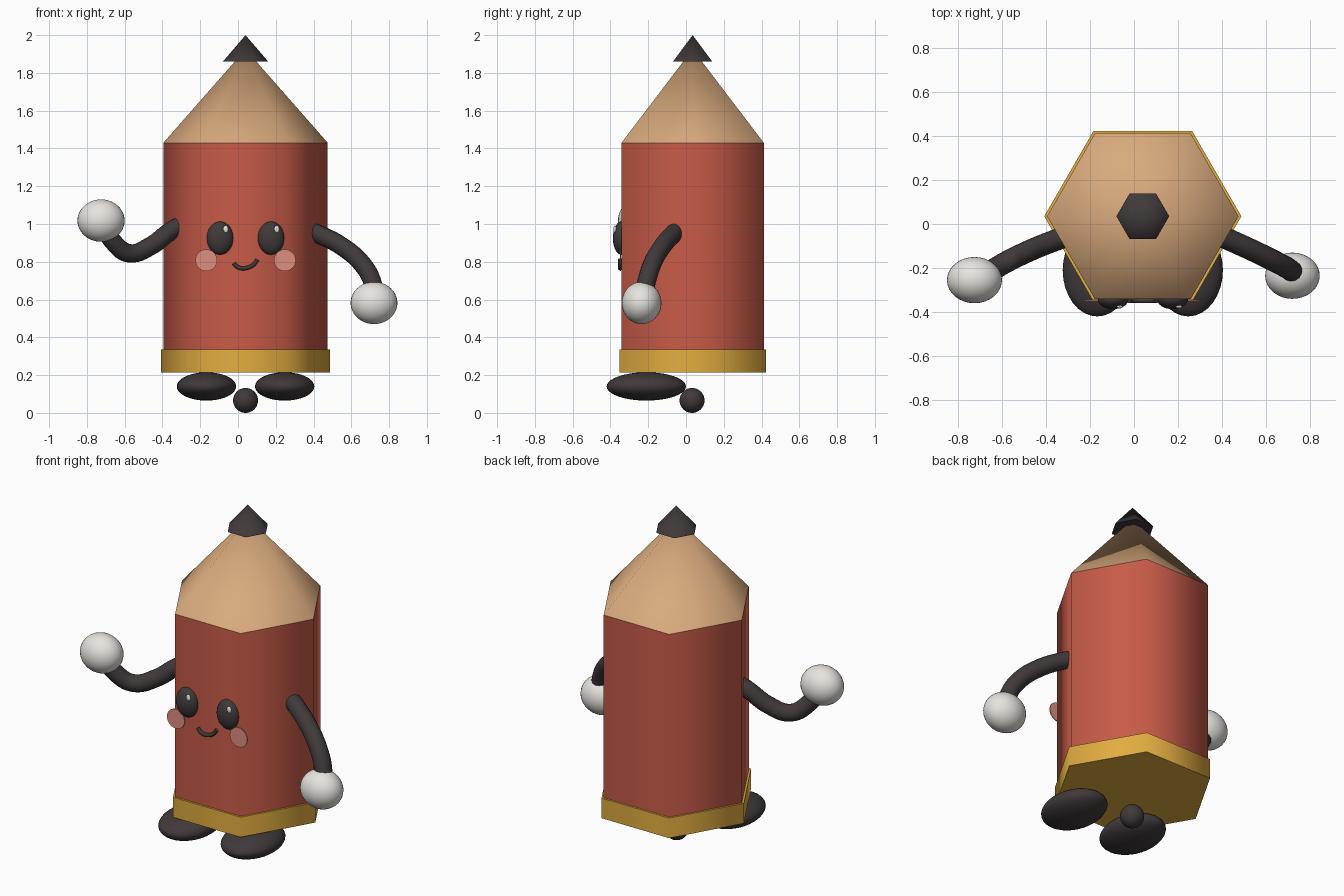
import bpy
from math import radians, pi, sin, cos

if "Cube" in bpy.data.objects:
    bpy.data.objects.remove(bpy.data.objects["Cube"], do_unlink=True)

CX, CY = 0.04, 0.035  # axis of the pencil body


def material(name, rgb):
    """Flat material from 0-255 display values, stored linear."""
    lin = [((c / 255 + 0.055) / 1.055) ** 2.4 for c in rgb] + [1.0]
    m = bpy.data.materials.new(name)
    m.use_nodes = True
    m.diffuse_color = lin
    m.node_tree.nodes["Principled BSDF"].inputs["Base Color"].default_value = lin
    return m


RED = material("red paint", (200, 91, 72))
WOOD = material("bare wood", (217, 170, 125))
GOLD = material("gold band", (226, 173, 64))
DARK = material("charcoal", (64, 57, 58))
WHITE = material("glove white", (232, 229, 223))
PINK = material("blush pink", (222, 142, 127))


def finish(name, mat, angle=65):
    ob = bpy.context.object
    ob.name = name
    ob.data.materials.clear()
    ob.data.materials.append(mat)
    bpy.ops.object.shade_smooth_by_angle(angle=radians(angle))
    return ob


def hexagon(name, mat, r1, r2, z1, z2):
    """Six-sided prism or pyramid with corners on the x axis."""
    bpy.ops.mesh.primitive_cone_add(vertices=6, radius1=r1, radius2=r2, depth=z2 - z1,
                                    location=(CX, CY, (z1 + z2) / 2),
                                    rotation=(0, 0, pi / 6))
    return finish(name, mat)


def ellipsoid(name, mat, loc, size, segs=32, rings=20):
    bpy.ops.mesh.primitive_uv_sphere_add(segments=segs, ring_count=rings, radius=1, location=loc)
    bpy.context.object.scale = size
    bpy.ops.object.transform_apply(location=False, rotation=False, scale=True)
    return finish(name, mat)


def tube(name, mat, points, radius):
    """Round tube along a smooth path."""
    cu = bpy.data.curves.new(name, "CURVE")
    cu.dimensions = "3D"
    cu.bevel_depth = radius
    cu.bevel_resolution = 5
    cu.resolution_u = 10
    cu.use_fill_caps = True
    sp = cu.splines.new("BEZIER")
    sp.bezier_points.add(len(points) - 1)
    for bp, p in zip(sp.bezier_points, points):
        bp.co = p
        bp.handle_left_type = bp.handle_right_type = "AUTO"
    ob = bpy.data.objects.new(name, cu)
    bpy.context.collection.objects.link(ob)
    bpy.ops.object.select_all(action="DESELECT")
    ob.select_set(True)
    bpy.context.view_layer.objects.active = ob
    bpy.ops.object.convert(target="MESH")
    return finish(name, mat)


# Pencil body
hexagon("body", RED, 0.435, 0.435, 0.22, 1.43)
hexagon("base_band", GOLD, 0.448, 0.448, 0.215, 0.335)
hexagon("wood_cone", WOOD, 0.435, 0.0, 1.43, 1.925)
hexagon("lead_tip", DARK, 0.12, 0.0, 1.86, 2.0)

# Face and feet, paired about the body axis
for side, s in (("right", -1), ("left", 1)):
    eye_x = CX + s * 0.135
    ellipsoid(side + "_eye", DARK, (eye_x, -0.342, 0.925), (0.07, 0.045, 0.088))
    ellipsoid(side + "_eye_glint", WHITE, (eye_x + 0.03, -0.376, 0.972),
              (0.014, 0.008, 0.02), 16, 10)
    bpy.ops.mesh.primitive_cylinder_add(vertices=32, radius=0.058, depth=0.006,
                                        location=(CX + s * 0.208, -0.347, 0.808),
                                        rotation=(pi / 2, 0, 0))
    finish(side + "_cheek", PINK, 40)
    ellipsoid(side + "_foot", DARK, (CX + s * 0.207, -0.21, 0.14), (0.157, 0.21, 0.075))

# Smile, slightly lopsided
tube("mouth", DARK, [(CX + 0.066 * sin(a), -0.349, 0.822 - 0.056 * cos(a) + 0.01 * sin(a))
                     for a in (radians(d) for d in range(-70, 71, 20))], 0.011)

# Ball under the base
ellipsoid("base_ball", DARK, (CX, 0.032, 0.066), (0.066, 0.066, 0.066))

# Raised right arm
tube("right_arm", DARK, [(-0.29, -0.05, 1.0), (-0.36, -0.075, 0.96), (-0.46, -0.115, 0.885),
                         (-0.575, -0.17, 0.845), (-0.66, -0.22, 0.905),
                         (-0.71, -0.25, 0.99)], 0.049)
ellipsoid("right_hand", WHITE, (-0.725, -0.255, 1.018), (0.125, 0.105, 0.112))

# Lowered left arm
tube("left_arm", DARK, [(0.36, -0.04, 0.97), (0.44, -0.075, 0.94), (0.56, -0.13, 0.875),
                        (0.66, -0.18, 0.785), (0.712, -0.21, 0.69),
                        (0.722, -0.23, 0.6)], 0.049)
ellipsoid("left_hand", WHITE, (0.72, -0.235, 0.582), (0.124, 0.105, 0.112))
